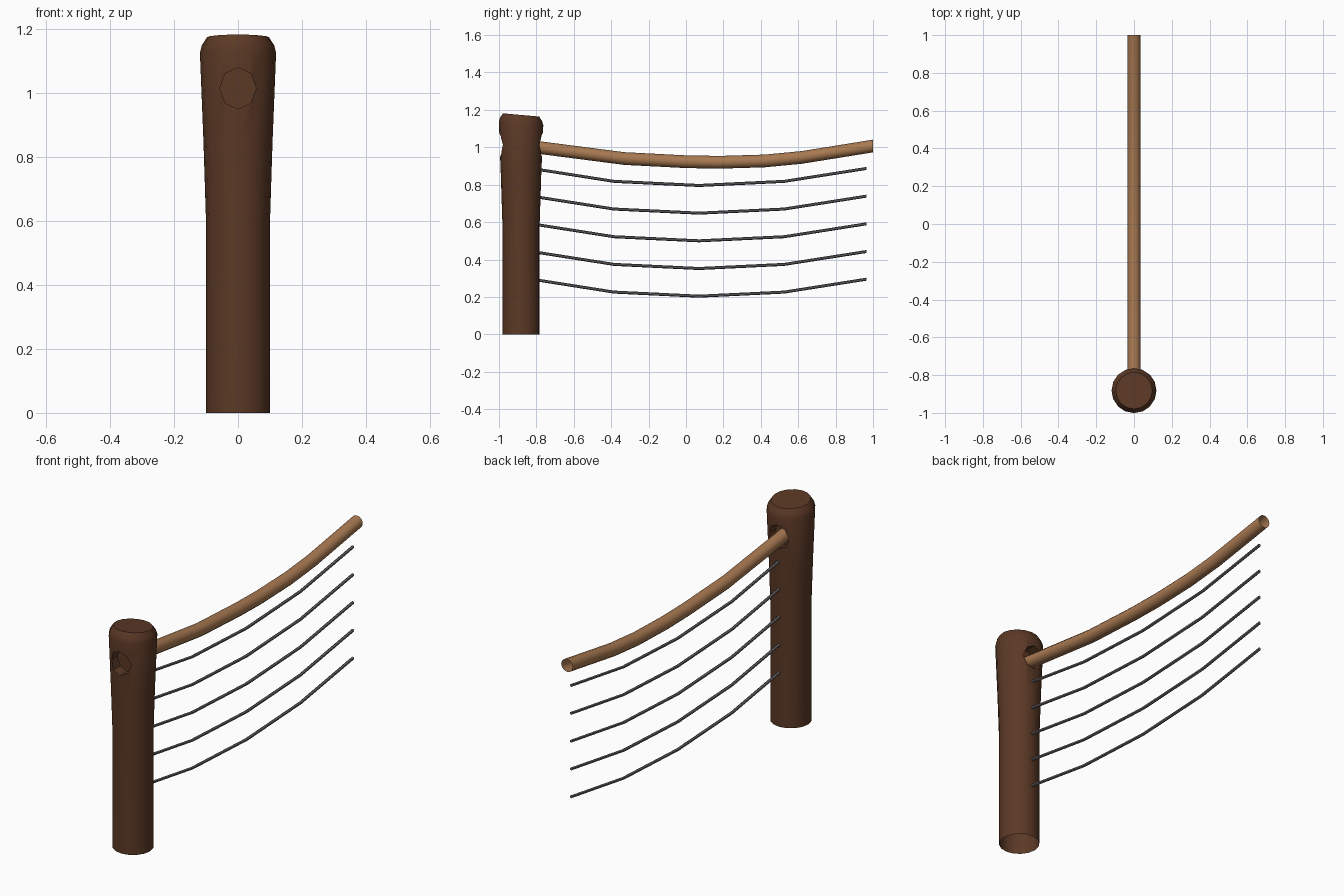
import bpy, bmesh, math

if "Cube" in bpy.data.objects:
    bpy.data.objects.remove(bpy.data.objects["Cube"])

YC = -0.882  # post centre


def material(name, rgb):
    m = bpy.data.materials.new(name)
    m.diffuse_color = (*rgb, 1)
    m.use_nodes = True
    m.node_tree.nodes["Principled BSDF"].inputs["Base Color"].default_value = m.diffuse_color
    return m


dark_wood = material("dark wood", (0.105, 0.041, 0.019))
light_wood = material("light wood", (0.39, 0.19, 0.083))
steel = material("grey wire", (0.15, 0.13, 0.14))


def make_object(name, bm, mat=None):
    bmesh.ops.recalc_face_normals(bm, faces=bm.faces)
    me = bpy.data.meshes.new(name)
    bm.to_mesh(me)
    bm.free()
    ob = bpy.data.objects.new(name, me)
    bpy.context.collection.objects.link(ob)
    if mat:
        me.materials.append(mat)
    return ob


def skin(bm, rings, caps):
    """Bridge lists of points into a tube."""
    vs = [[bm.verts.new(p) for p in r] for r in rings]
    n = len(vs[0])
    for a, b in zip(vs, vs[1:]):
        for i in range(n):
            j = (i + 1) % n
            bm.faces.new((a[i], a[j], b[j], b[i]))
    if caps:
        bm.faces.new(vs[0])
        bm.faces.new(vs[-1])


def smooth(ob, angle=35):
    bpy.ops.object.select_all(action='DESELECT')
    ob.select_set(True)
    bpy.context.view_layer.objects.active = ob
    bpy.ops.object.shade_smooth_by_angle(angle=math.radians(angle))


def tube(name, path, r, sides, mat, caps):
    bm = bmesh.new()
    ang = [2 * math.pi * i / sides for i in range(sides)]
    skin(bm, [[(r * math.sin(a), y, z + r * math.cos(a)) for a in ang]
              for y, z in path], caps)
    ob = make_object(name, bm, mat)
    smooth(ob)
    return ob


# Post: flared round trunk with a chamfered, slightly slanted top
profile = [(0.1, 0, 0), (0.1, 0.6, 0), (0.108, 0.85, 0),
           (0.119, 1.125, -0.06), (0.113, 1.148, -0.08), (0.097, 1.173, -0.09)]
N = 16
bm = bmesh.new()
skin(bm, [[(r * math.cos(2 * math.pi * i / N),
            YC + r * math.sin(2 * math.pi * i / N),
            z + slant * r * math.sin(2 * math.pi * i / N)) for i in range(N)]
          for r, z, slant in profile], True)
post = make_object("post", bm, dark_wood)

# Rail sockets: octagonal recesses in the front and back of the post
bm = bmesh.new()
for side in (-1, 1):
    skin(bm, [[(0.057 * math.sin(math.pi * i / 4), YC + side * d,
                1.014 + 0.065 * math.cos(math.pi * i / 4)) for i in range(8)]
              for d in (0.05, 0.2)], True)
cutter = make_object("socket_cutter", bm)
cutter.hide_render = True
mod = post.modifiers.new("sockets", 'BOOLEAN')
mod.operation = 'DIFFERENCE'
mod.solver = 'EXACT'
mod.object = cutter
bpy.context.view_layer.objects.active = post
post.select_set(True)
bpy.ops.object.modifier_apply(modifier=mod.name)
bpy.data.objects.remove(cutter)

# Open underside of the post
bm = bmesh.new()
bm.from_mesh(post.data)
bmesh.ops.delete(bm, geom=[f for f in bm.faces if f.calc_center_median().z < 0.01],
                 context='FACES_ONLY')
bm.to_mesh(post.data)
bm.free()
smooth(post)

# Sagging top rail, open at the ends
tube("top_rail",
     [(-0.84, 1.007), (-0.78, 0.998), (-0.33, 0.94), (0.0, 0.923), (0.18, 0.92),
      (0.42, 0.927), (0.62, 0.946), (1.0, 1.007)],
     0.034, 12, light_wood, False)

# Five sagging wires
for k in range(5):
    tube(f"wire_{k + 1}",
         [(y, z - 0.148 * k) for y, z in
          [(-0.825, 0.887), (-0.385, 0.818), (0.07, 0.796), (0.525, 0.818), (0.965, 0.887)]],
         0.008, 6, steel, True)
